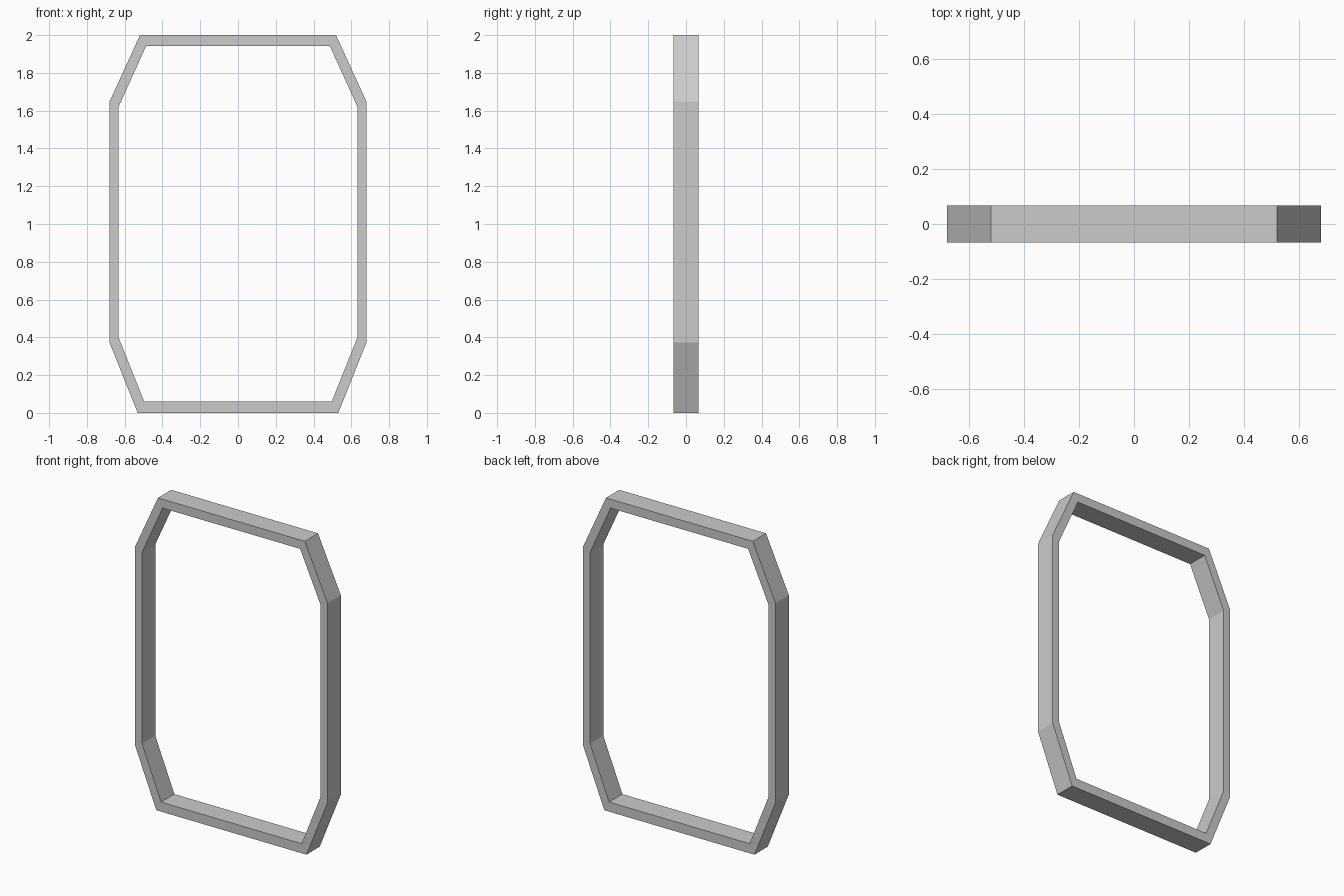
import bpy, bmesh

if "Cube" in bpy.data.objects:
    bpy.data.objects.remove(bpy.data.objects["Cube"])

HALF_DEPTH = 0.067

# Right-hand half of the frame outline, bottom to top (x, z)
OUTER = [(0.531, 0.0), (0.68, 0.372), (0.68, 1.648), (0.519, 2.0)]
INNER = [(0.497, 0.061), (0.632, 0.399), (0.632, 1.621), (0.486, 1.943)]


def full_loop(half):
    """Mirror a half outline across x = 0 into a closed loop."""
    return half + [(-x, z) for x, z in reversed(half)]


def ring(bm, points, y):
    return [bm.verts.new((x, y, z)) for x, z in points]


# Octagonal frame: four rings bridged into a closed band
bm = bmesh.new()
outer, inner = full_loop(OUTER), full_loop(INNER)
rings = [ring(bm, outer, -HALF_DEPTH), ring(bm, outer, HALF_DEPTH),
         ring(bm, inner, HALF_DEPTH), ring(bm, inner, -HALF_DEPTH)]
n = len(outer)
for k in range(4):
    a, b = rings[k], rings[(k + 1) % 4]
    for i in range(n):
        j = (i + 1) % n
        bm.faces.new((a[i], a[j], b[j], b[i]))
bmesh.ops.recalc_face_normals(bm, faces=bm.faces)

mesh = bpy.data.meshes.new("octagonal_frame")
bm.to_mesh(mesh)
bm.free()
frame = bpy.data.objects.new("octagonal_frame", mesh)
bpy.context.collection.objects.link(frame)
